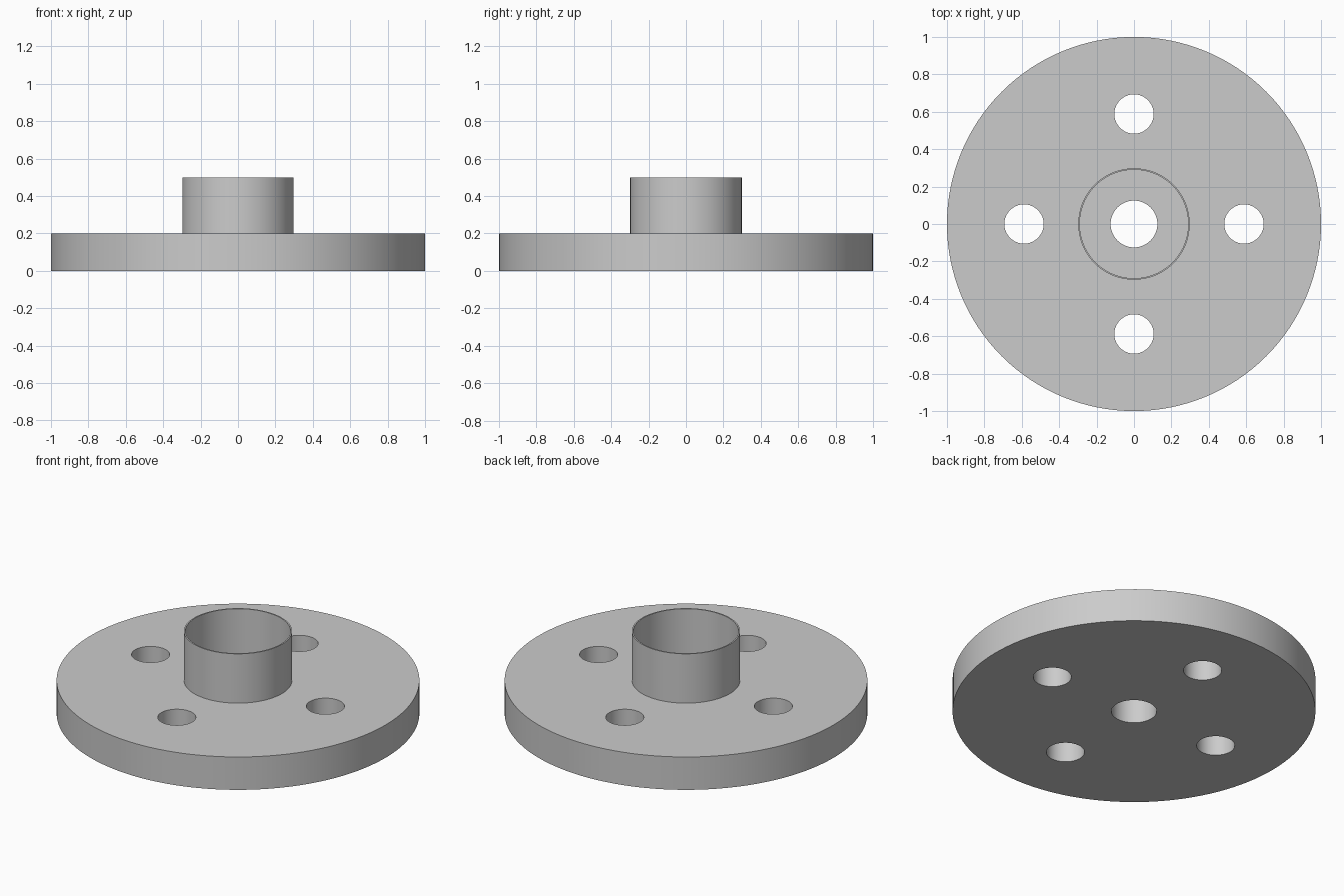
import bpy
import math

cube = bpy.data.objects.get("Cube")
if cube:
    bpy.data.objects.remove(cube, do_unlink=True)

PLATE_H, TOP = 0.2, 0.5
HOLE_RING = 0.588

steel = bpy.data.materials.new("light grey steel")
steel.use_nodes = True
colour = (0.6, 0.6, 0.6, 1)
steel.diffuse_color = colour
steel.node_tree.nodes["Principled BSDF"].inputs["Base Color"].default_value = colour


def cylinder(name, radius, z0, z1, x=0, y=0, sides=128):
    bpy.ops.mesh.primitive_cylinder_add(vertices=sides, radius=radius, depth=z1 - z0,
                                        location=(x, y, (z0 + z1) / 2))
    ob = bpy.context.object
    ob.name = name
    ob.data.materials.append(steel)
    return ob


def cut(target, cutter):
    mod = target.modifiers.new(cutter.name, "BOOLEAN")
    mod.operation = "DIFFERENCE"
    mod.solver = "EXACT"
    mod.object = cutter
    bpy.context.view_layer.objects.active = target
    bpy.ops.object.modifier_apply(modifier=mod.name)
    bpy.data.objects.remove(cutter, do_unlink=True)


def smooth(ob):
    bpy.ops.object.select_all(action="DESELECT")
    ob.select_set(True)
    bpy.context.view_layer.objects.active = ob
    bpy.ops.object.shade_smooth_by_angle(angle=math.radians(30))


# Flange plate with a central bore and four bolt holes
plate = cylinder("flange_plate", 1.0, 0, PLATE_H)
cut(plate, cylinder("bore", 0.125, -0.1, 0.3, sides=64))
for i in range(4):
    a = i * math.pi / 2
    cut(plate, cylinder("bolt_hole", 0.105, -0.1, 0.3,
                        HOLE_RING * math.cos(a), HOLE_RING * math.sin(a), sides=64))
smooth(plate)

# Thin-walled collar standing on the plate
collar = cylinder("collar", 0.298, PLATE_H, TOP)
cut(collar, cylinder("collar_inside", 0.29, 0.1, 0.6))
smooth(collar)
